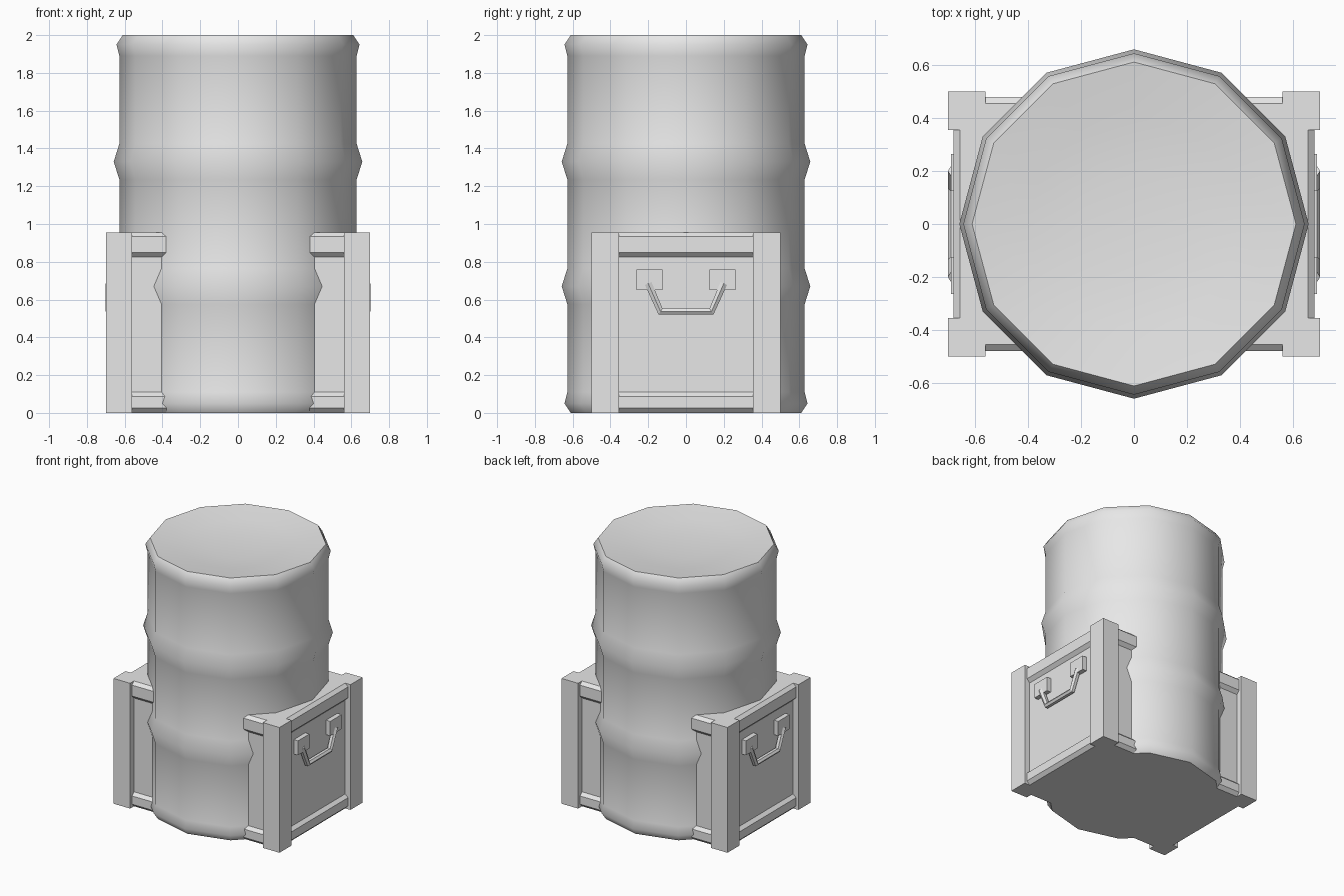
import bpy, bmesh, math
from mathutils import Vector

cube = bpy.data.objects.get("Cube")
if cube:
    bpy.data.objects.remove(cube, do_unlink=True)

grey = bpy.data.materials.new("plain grey")
grey.use_nodes = True
grey.diffuse_color = (0.8, 0.8, 0.8, 1)
grey.node_tree.nodes["Principled BSDF"].inputs["Base Color"].default_value = (0.8, 0.8, 0.8, 1)


def finish(name, bm):
    bmesh.ops.recalc_face_normals(bm, faces=bm.faces)
    mesh = bpy.data.meshes.new(name)
    bm.to_mesh(mesh)
    bm.free()
    mesh.materials.append(grey)
    obj = bpy.data.objects.new(name, mesh)
    bpy.context.collection.objects.link(obj)
    return obj


def box(name, low, high):
    bm = bmesh.new()
    bmesh.ops.create_cube(bm, size=1)
    low, high = Vector(low), Vector(high)
    for v in bm.verts:
        v.co = (low + high) / 2 + v.co * (high - low)
    return finish(name, bm)


def prism(name, profile, half, place):
    """Extrude an (out, up) profile along its length; place maps it into space."""
    bm = bmesh.new()
    ends = [[bm.verts.new(place(s * half, o, z)) for o, z in profile] for s in (-1, 1)]
    bm.faces.new(ends[0])
    bm.faces.new(ends[1])
    for i in range(len(profile)):
        j = (i + 1) % len(profile)
        bm.faces.new((ends[0][i], ends[0][j], ends[1][j], ends[1][i]))
    return finish(name, bm)


# Barrel: twelve-sided lathe with rims, two swage ridges and a gently dished lid
SIDES = 12
R = 0.628
outline = [(0.61, 0), (0.643, 0.05), (R, 0.11)]
for ridge in (0.67, 1.33):
    outline += [(R, ridge - 0.095), (0.658, ridge), (R, ridge + 0.095)]
outline += [(R, 1.89), (0.643, 1.95), (0.61, 2)]
outline += [(0.61 * t, 1.95 + 0.05 * t * t) for t in (0.66, 0.33)]

bm = bmesh.new()
rings = []
for r, z in outline:
    angles = [math.tau * i / SIDES for i in range(SIDES)]
    rings.append([bm.verts.new((r * math.cos(a), r * math.sin(a), z)) for a in angles])
for lower, upper in zip(rings, rings[1:]):
    for i in range(SIDES):
        j = (i + 1) % SIDES
        bm.faces.new((lower[i], lower[j], upper[j], upper[i]))
bm.faces.new(rings[0])
bm.faces.new(rings[-1])
barrel = finish("barrel", bm)
bpy.ops.object.select_all(action="DESELECT")
barrel.select_set(True)
bpy.context.view_layer.objects.active = barrel
bpy.ops.object.shade_smooth_by_angle(angle=math.radians(50))

# Crate body and corner posts
TOP = 0.955
PX, PY = 0.655, 0.453
box("crate_body", (-PX, -PY, 0), (PX, PY, TOP))
for sx, side in ((1, "left"), (-1, "right")):
    for sy, end in ((-1, "front"), (1, "back")):
        xs, ys = sorted((sx * 0.56, sx * 0.7)), sorted((sy * 0.355, sy * 0.5))
        box(f"{end}_{side}_post", (xs[0], ys[0], 0), (xs[1], ys[1], TOP))

# Chamfered rails along the top and bottom of each crate side
for level, z0, z1 in (("bottom", 0, 0.11), ("top", 0.825, TOP)):
    profile = [(-0.03, z0), (0, z0), (0.025, z0 + 0.025),
               (0.025, z1 - 0.022), (0, z1), (-0.03, z1)]
    for s, side, end in ((1, "left", "back"), (-1, "right", "front")):
        prism(f"{side}_{level}_rail", profile, 0.37,
              lambda t, o, z: (s * (PX + o), t, z))
        prism(f"{end}_{level}_rail", profile, 0.57,
              lambda t, o, z: (t, s * (PY + o), z))

# Handles: two mounting plates and a bent bar on each end
for s, side in ((1, "left"), (-1, "right")):
    for sy, end in ((-1, "front"), (1, "back")):
        xs, ys = sorted((s * 0.65, s * 0.69)), sorted((sy * 0.125, sy * 0.263))
        box(f"{side}_{end}_handle_plate", (xs[0], ys[0], 0.65), (xs[1], ys[1], 0.76))
    bar = bpy.data.curves.new(f"{side}_handle_bar", "CURVE")
    bar.dimensions = "3D"
    bar.bevel_depth = 0.022
    bar.bevel_resolution = 1
    bar.use_fill_caps = True
    path = bar.splines.new("POLY")
    path.points.add(3)
    for point, (y, z) in zip(path.points, ((-0.2, 0.685), (-0.135, 0.537), (0.135, 0.537), (0.2, 0.685))):
        point.co = (s * 0.679, y, z, 1)
    path.use_smooth = False
    bar.materials.append(grey)
    bpy.context.collection.objects.link(bpy.data.objects.new(f"{side}_handle_bar", bar))
